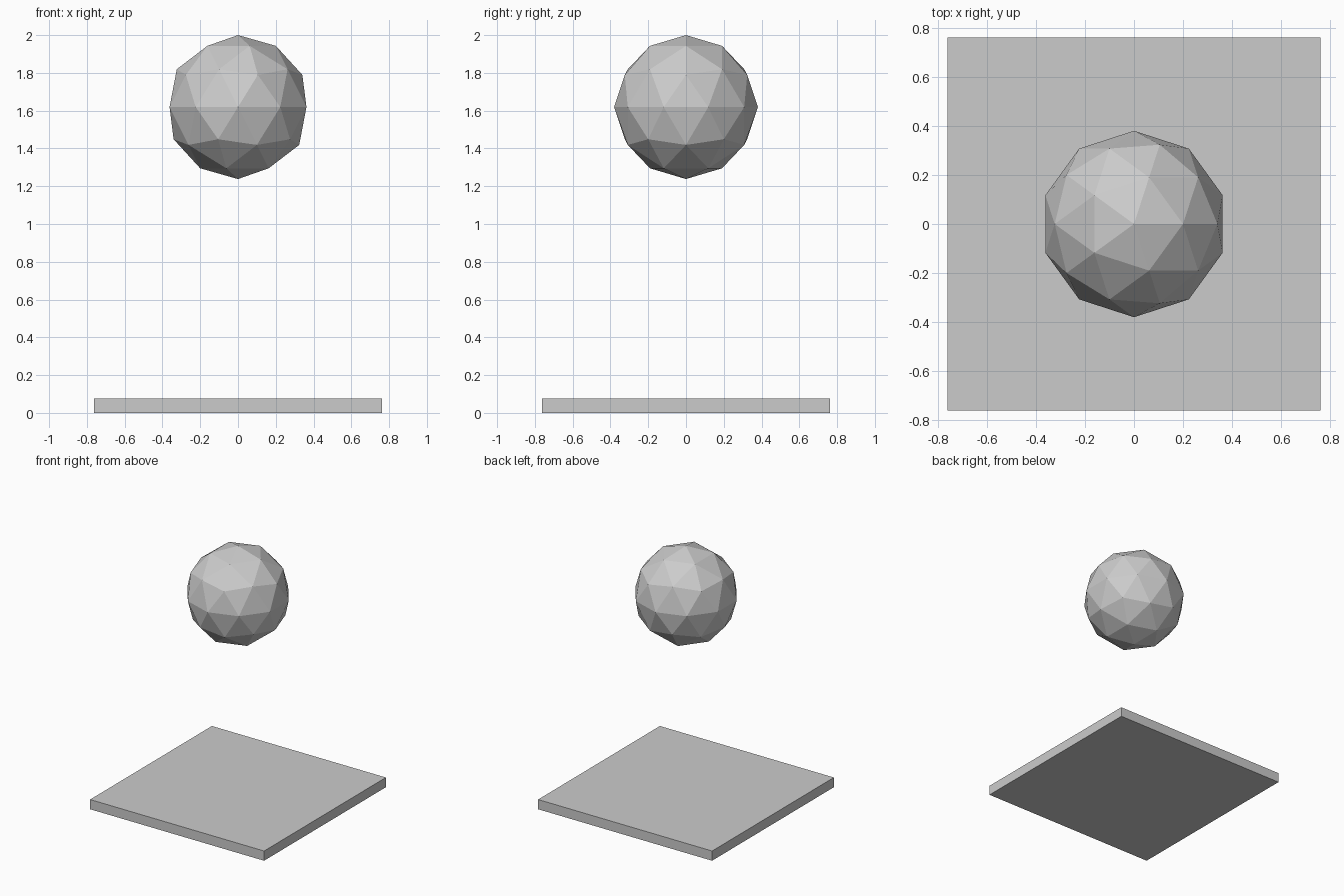
import bpy

if "Cube" in bpy.data.objects:
    bpy.data.objects.remove(bpy.data.objects["Cube"])

BALL_RADIUS = 0.381
PLATE_SIZE = 1.525
PLATE_HEIGHT = 0.077

# Square ground plate
bpy.ops.mesh.primitive_cube_add(size=1, location=(0, 0, PLATE_HEIGHT / 2))
plate = bpy.context.object
plate.name = "base_plate"
plate.scale = (PLATE_SIZE, PLATE_SIZE, PLATE_HEIGHT)
bpy.ops.object.transform_apply(location=False, rotation=False, scale=True)

# Faceted ball floating above the plate
bpy.ops.mesh.primitive_ico_sphere_add(
    subdivisions=2, radius=BALL_RADIUS, location=(0, 0, 2 - BALL_RADIUS))
ball = bpy.context.object
ball.name = "floating_ball"
bpy.ops.object.shade_flat()
